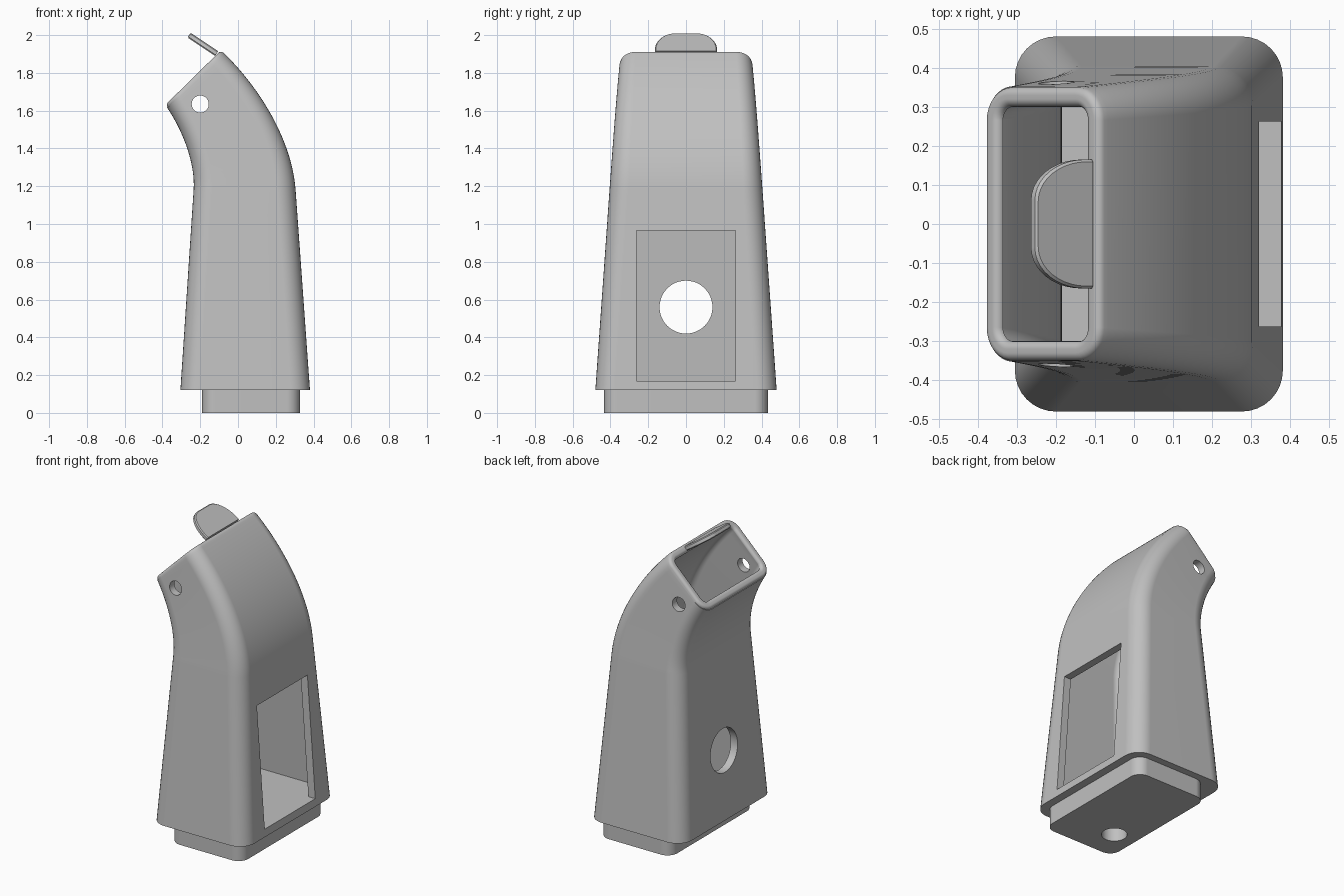
import bpy, bmesh, math
from mathutils import Vector, Matrix

default = bpy.data.objects.get("Cube")
if default:
    bpy.data.objects.remove(default, do_unlink=True)

grey = bpy.data.materials.new("plain grey")
grey.use_nodes = True
COLOUR = (0.53, 0.53, 0.53, 1)
grey.diffuse_color = COLOUR
grey.node_tree.nodes["Principled BSDF"].inputs["Base Color"].default_value = COLOUR

WALL = 0.05
LIP = 0.02


def make_object(name, bm):
    bmesh.ops.recalc_face_normals(bm, faces=bm.faces)
    mesh = bpy.data.meshes.new(name)
    bm.to_mesh(mesh)
    bm.free()
    obj = bpy.data.objects.new(name, mesh)
    bpy.context.collection.objects.link(obj)
    mesh.materials.append(grey)
    return obj


def section(left, right, half_y, radius, inset=0, lift=0, steps=8):
    """Rounded rectangle spanning left-right in the xz plane and +-half_y."""
    u = (right - left).normalized()
    n = Vector((-u.z, 0, u.x))
    centre = (left + right) / 2 + n * lift
    a, b = (right - left).length / 2 - inset, half_y - inset
    r = max(radius - inset, 0.01)
    ring = []
    for corner, (sx, sy) in enumerate([(1, 1), (-1, 1), (-1, -1), (1, -1)]):
        for i in range(steps + 1):
            ang = math.pi / 2 * (corner + i / steps)
            ring.append(centre + u * (sx * (a - r) + r * math.cos(ang))
                        + Vector((0, sy * (b - r) + r * math.sin(ang), 0)))
    return ring


def loft(name, rings):
    bm = bmesh.new()
    loops = [[bm.verts.new(p) for p in ring] for ring in rings]
    count = len(loops[0])
    for low, high in zip(loops, loops[1:]):
        for i in range(count):
            j = (i + 1) % count
            bm.faces.new((low[i], low[j], high[j], high[i]))
    bm.faces.new(loops[0][::-1])
    bm.faces.new(loops[-1])
    return make_object(name, bm)


def bezier(points, t):
    weights = [(1 - t) ** 3, 3 * t * (1 - t) ** 2, 3 * t * t * (1 - t), t ** 3]
    x, z = (sum(w * p[k] for w, p in zip(weights, points)) for k in (0, 1))
    return Vector((x, 0, z))


# Side outline of the curved neck
FRONT = [(-0.235, 1.18), (-0.225, 1.33), (-0.30, 1.51), (-0.385, 1.63)]
BACK = [(0.305, 1.18), (0.285, 1.45), (0.11, 1.73), (-0.09, 1.92)]


def neck(t):
    return bezier(FRONT, t), bezier(BACK, t), 0.405 - 0.055 * t, 0.1 - 0.015 * t


def trunk(z):
    k = (z - 0.12) / 1.06
    return (Vector((-0.305 + 0.07 * k, 0, z)), Vector((0.381 - 0.076 * k, 0, z)),
            0.48 - 0.075 * k, 0.105 - 0.005 * k)


# Hollow body: up the outside, over the rounded rim, down the inside
path = [neck(0.96 * i / 22) for i in range(23)]
rim = []
for i in range(7):
    ang = math.pi / 2 * i / 6
    rim.append((LIP * (1 - math.cos(ang)), LIP * (math.sin(ang) - 1)))
rim += [(WALL - d, h) for d, h in reversed(rim)]
rings = [section(*trunk(0.12))]
rings += [section(*s) for s in path]
rings += [section(*neck(1), d, h) for d, h in rim]
rings += [section(*s, WALL) for s in reversed(path)]
rings.append(section(*trunk(0.168), WALL))
body = loft("hollow_body", rings)

# Stepped plug under the body
plug = loft("base_plug", [section(Vector((-0.19, 0, z)), Vector((0.328, 0, z)), 0.433, 0.07)
                          for z in (0, 0.14)])


# Cutters for the window and the round holes
def box_cutter(name, low, high):
    bm = bmesh.new()
    low, high = Vector(low), Vector(high)
    size = Matrix.Diagonal(high - low).to_4x4()
    bmesh.ops.create_cube(bm, size=1, matrix=Matrix.Translation((low + high) / 2) @ size)
    return make_object(name, bm)


def round_cutter(name, centre, radius, depth, axis):
    bm = bmesh.new()
    turn = Vector((0, 0, 1)).rotation_difference(Vector(axis)).to_matrix().to_4x4()
    bmesh.ops.create_cone(bm, cap_ends=True, segments=48, radius1=radius, radius2=radius,
                          depth=depth, matrix=Matrix.Translation(centre) @ turn)
    return make_object(name, bm)


def cut(obj, cutters):
    bpy.context.view_layer.objects.active = obj
    for cutter in cutters:
        mod = obj.modifiers.new("cut", "BOOLEAN")
        mod.operation = "DIFFERENCE"
        mod.solver = "EXACT"
        mod.object = cutter
        bpy.ops.object.modifier_apply(modifier=mod.name)


window = box_cutter("window_cutter", (0.2, -0.262, 0.17), (0.6, 0.262, 0.965))
port = round_cutter("port_cutter", (-0.3, 0, 0.56), 0.14, 0.3, (1, 0, 0))
pin = round_cutter("pin_hole_cutter", (-0.2, 0, 1.635), 0.045, 1.2, (0, 1, 0))
drain = round_cutter("floor_hole_cutter", (-0.04, -0.23, 0.1), 0.076, 0.4, (0, 0, 1))
cut(body, [window, port, pin, drain])
cut(plug, [drain])
for cutter in (window, port, pin, drain):
    bpy.data.objects.remove(cutter, do_unlink=True)

# Rounded tab rising from the back of the rim
along = Vector((-0.83, 0, 0.555)).normalized()
down = Vector((-along.z, 0, along.x))
root = Vector((-0.105, 0, 1.915))
half = [(0.02 + 0.155 * math.sin(a), 0.06 + 0.105 * math.cos(a))
        for a in (math.pi / 2 * i / 10 for i in range(11))]
outline = [(0, 0.165)] + half + [(s, -y) for s, y in reversed(half)] + [(0, -0.165)]


def tab_ring(inset, drop):
    scale = 1 - inset / 0.165
    return [root + along * (s * scale) + Vector((0, y * scale, 0)) + down * drop
            for s, y in outline]


tab = loft("rim_tab", [tab_ring(0.006, 0), tab_ring(0, 0.006),
                       tab_ring(0, 0.024), tab_ring(0.006, 0.03)])

# Smooth shading with crisp edges
for obj in (body, plug, tab):
    bpy.ops.object.select_all(action="DESELECT")
    obj.select_set(True)
    bpy.context.view_layer.objects.active = obj
    bpy.ops.object.shade_smooth_by_angle(angle=math.radians(35))
    normals = obj.modifiers.new("even shading", "WEIGHTED_NORMAL")
    normals.keep_sharp = True
